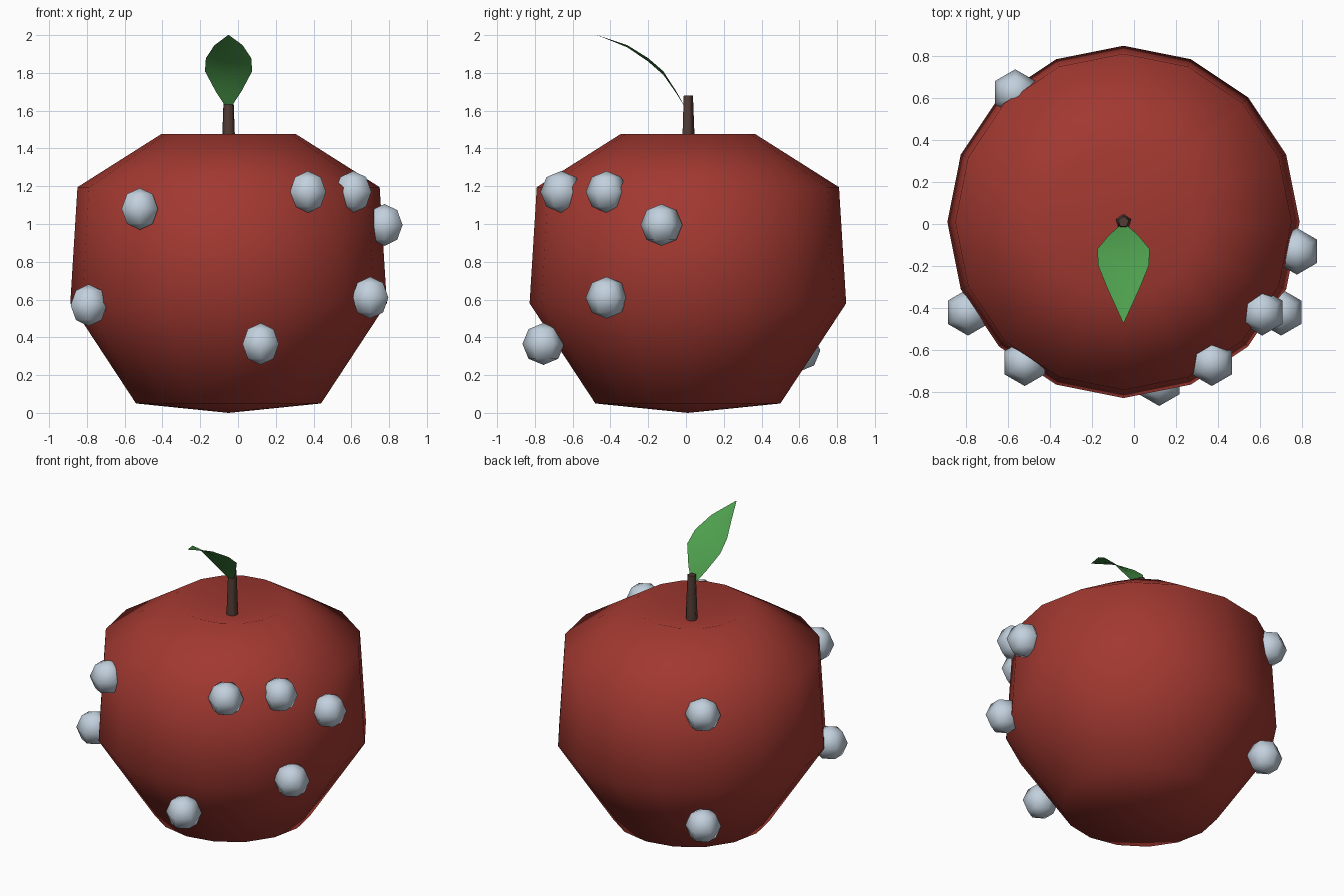
import bpy, bmesh
from math import sin, cos, pi
from mathutils import Matrix

CX, CY = -0.05, 0.01  # axis of the fruit

cube = bpy.data.objects.get("Cube")
if cube:
    bpy.data.objects.remove(cube, do_unlink=True)


def material(name, color):
    mat = bpy.data.materials.new(name)
    mat.use_nodes = True
    mat.diffuse_color = (*color, 1)
    mat.node_tree.nodes["Principled BSDF"].inputs["Base Color"].default_value = (*color, 1)
    return mat


def finish(bm, name, mat, smooth=True):
    bmesh.ops.recalc_face_normals(bm, faces=bm.faces)
    for face in bm.faces:
        face.smooth = smooth
    mesh = bpy.data.meshes.new(name)
    bm.to_mesh(mesh)
    bm.free()
    mesh.materials.append(mat)
    obj = bpy.data.objects.new(name, mesh)
    bpy.context.collection.objects.link(obj)
    return obj


def lathe(name, profile, sides, mat, start=0.0):
    """Revolve (radius, height) points; a zero radius becomes a pole."""
    bm = bmesh.new()
    rings = []
    for r, z in profile:
        count = sides if r else 1
        angles = [start + 2 * pi * i / sides for i in range(count)]
        rings.append([bm.verts.new((CX + r * cos(a), CY + r * sin(a), z)) for a in angles])
    for low, high in zip(rings, rings[1:]):
        for i in range(sides):
            j = (i + 1) % sides
            quad = [low[i % len(low)], low[j % len(low)],
                    high[j % len(high)], high[i % len(high)]]
            bm.faces.new(list(dict.fromkeys(quad)))
    return finish(bm, name, mat)


red = material("apple red", (0.36, 0.04, 0.03))
brown = material("stem brown", (0.085, 0.045, 0.035))
green = material("leaf green", (0.075, 0.34, 0.075))
silver = material("pale blue grey", (0.54, 0.63, 0.72))

# Fruit body with a shallow dip on top
lathe("apple_body", [(0, 0), (0.49, 0.05), (0.838, 0.58), (0.8, 1.195),
                     (0.355, 1.477), (0, 1.37)], 16, red)

# Five-sided tapering stem
stem = lathe("stem", [(0, 1.34), (0.04, 1.34), (0.027, 1.68), (0, 1.68)], 5, brown, pi / 2)
bpy.context.view_layer.objects.active = stem
stem.select_set(True)
bpy.ops.object.shade_smooth_by_angle(angle=1.3)
stem.select_set(False)

# Curved leaf, its edges raised above the midrib: (y, z, half width)
leaf_path = [(0, 1.61, 0.008), (-0.05, 1.69, 0.067), (-0.12, 1.79, 0.125),
             (-0.2, 1.86, 0.12), (-0.31, 1.935, 0.075), (-0.47, 2.0, 0.002)]
bm = bmesh.new()
rows = []
for y, z, w in leaf_path:
    rows.append([bm.verts.new((CX + s * w, y, z + abs(s) * w * 0.15)) for s in (-1, 0, 1)])
for a, b in zip(rows, rows[1:]):
    for i in range(2):
        bm.faces.new((a[i], a[i + 1], b[i + 1], b[i]))
finish(bm, "leaf", green)

# Faceted beads sunk into the skin
beads = [(-0.52, -0.66, 1.08), (-0.79, -0.42, 0.57), (0.12, -0.755, 0.365),
         (0.37, -0.66, 1.17), (0.61, -0.42, 1.17), (0.775, -0.13, 0.995),
         (0.7, -0.42, 0.61), (-0.565, 0.625, 1.1), (-0.55, 0.6, 0.33)]
for n, place in enumerate(beads, 1):
    bm = bmesh.new()
    bmesh.ops.create_uvsphere(bm, u_segments=6, v_segments=4, radius=0.111,
                              matrix=Matrix.Translation(place))
    finish(bm, f"bead_{n}", silver)
